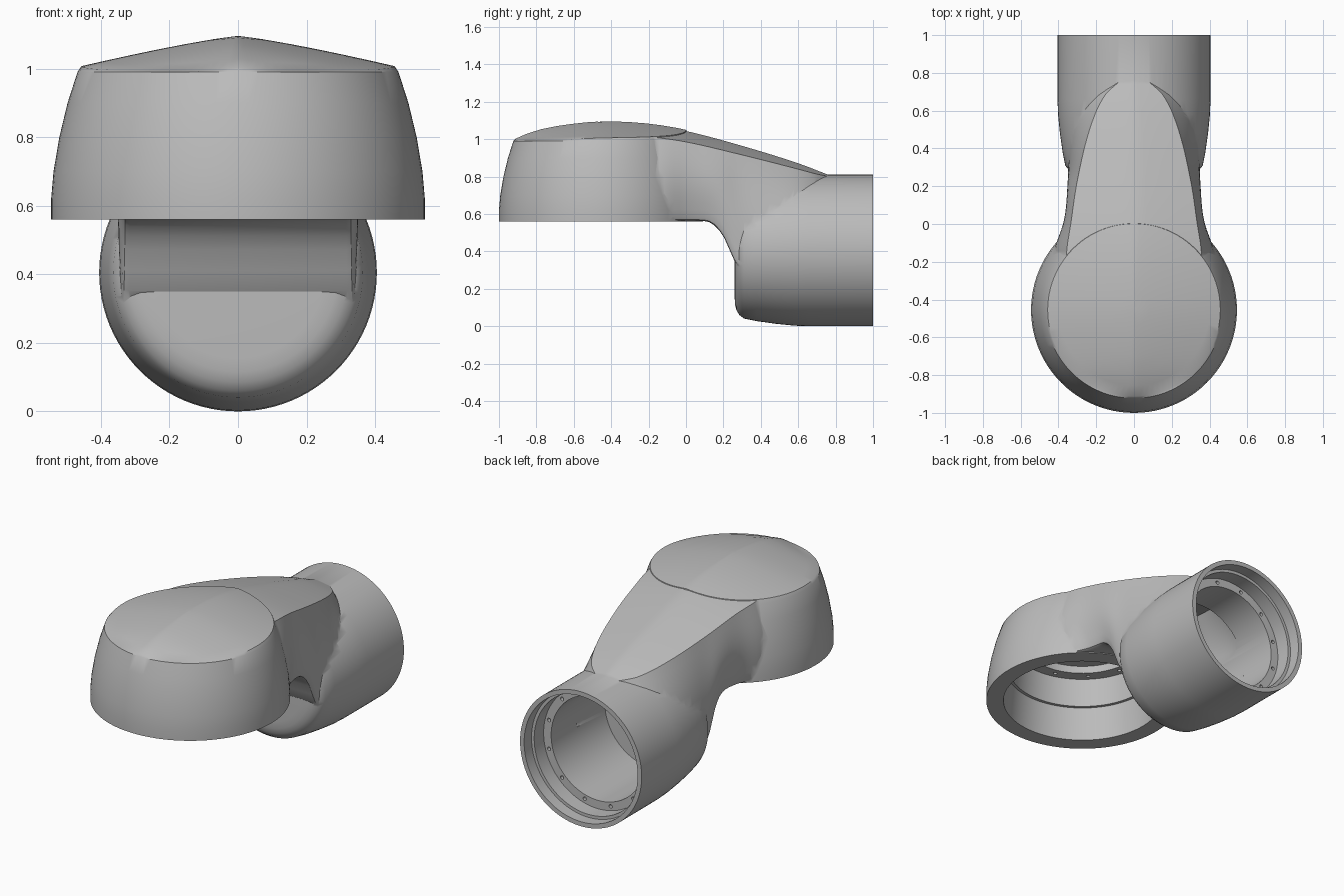
import bpy
import bmesh
import math
from mathutils import Matrix, Vector

cube = bpy.data.objects.get("Cube")
if cube:
    bpy.data.objects.remove(cube, do_unlink=True)

grey = bpy.data.materials.new("light_grey")
grey.use_nodes = True
colour = (0.5, 0.5, 0.5, 1)
grey.diffuse_color = colour
grey.node_tree.nodes["Principled BSDF"].inputs["Base Color"].default_value = colour


def curve(points, t):
    """Smooth value at t through (position, value) points."""
    t = min(max(t, points[0][0]), points[-1][0])
    last = len(points) - 1
    i = max(k for k in range(last) if points[k][0] <= t)

    def slope(k):
        a, b = points[max(k - 1, 0)], points[min(k + 1, last)]
        return (b[1] - a[1]) / (b[0] - a[0])

    (x0, y0), (x1, y1) = points[i], points[i + 1]
    d = x1 - x0
    u = (t - x0) / d
    return ((2*u**3 - 3*u**2 + 1) * y0 + (u**3 - 2*u**2 + u) * d * slope(i)
            + (3*u**2 - 2*u**3) * y1 + (u**3 - u**2) * d * slope(i + 1))


def solid(name, parts):
    """Closed mesh; each part is a list of equal rings, bridged and capped."""
    bm = bmesh.new()
    for rings in parts:
        loops = [[bm.verts.new(p) for p in ring] for ring in rings]
        n = len(loops[0])
        for a, b in zip(loops, loops[1:]):
            for i in range(n):
                j = (i + 1) % n
                bm.faces.new((a[i], a[j], b[j], b[i]))
        bm.faces.new(loops[0])
        bm.faces.new(loops[-1])
    bmesh.ops.recalc_face_normals(bm, faces=bm.faces)
    mesh = bpy.data.meshes.new(name)
    bm.to_mesh(mesh)
    bm.free()
    mesh.materials.append(grey)
    obj = bpy.data.objects.new(name, mesh)
    bpy.context.collection.objects.link(obj)
    return obj


def revolve(profile, frame, segments=96):
    """Rings of (radius, height) points turned about the frame's z axis."""
    steps = [2 * math.pi * i / segments for i in range(segments)]
    return [[frame @ Vector((r * math.cos(a), r * math.sin(a), h)) for a in steps]
            for r, h in profile]


def combine(target, other, operation):
    mod = target.modifiers.new(operation, 'BOOLEAN')
    mod.operation = operation
    mod.solver = 'EXACT'
    mod.object = other
    bpy.context.view_layer.objects.active = target
    bpy.ops.object.modifier_apply(modifier=mod.name)
    bpy.data.objects.remove(other, do_unlink=True)


# Shared crowned top surface of head and neck
RIDGE = [(-.93, .995), (-.8, 1.047), (-.6, 1.083), (-.42, 1.095), (-.2, 1.083),
         (0, 1.05), (.3, .97), (.6, .876), (.82, .79)]


def top(x, y):
    return curve(RIDGE, y) - .09 * (abs(x) / .465) ** 1.2


HEAD = Matrix.Translation((0, -.455, 0))
PIPE = Matrix.Translation((0, 0, .405)) @ Matrix.Rotation(-math.pi / 2, 4, 'X')

# Head: bell-shaped skirt closed by the crowned top
skirt = revolve([(.545, .56), (.545, .62), (.538, .7), (.521, .8), (.497, .9),
                 (.468, .99)], HEAD)
dome = revolve([(r, 0) for r in (.457, .4, .32, .24, .16, .08, .02)], HEAD)
dome = [[(p.x, p.y, top(p.x, p.y)) for p in ring] for ring in dome]
housing = solid("joint_housing", [skirt + dome])

# Pipe: round barrel with a softened closed front
barrel = solid("barrel", [revolve(
    [(.02, .26), (.25, .26), (.29, .262), (.32, .27), (.345, .285), (.364, .31),
     (.378, .38), (.392, .48), (.402, .58), (.405, .66), (.405, 1)], PIPE)])

# Neck: lofted sections between head and barrel
TOP_HALF = [(-.25, .36), (-.13, .355), (0, .335), (.23, .3), (.5, .235),
            (.68, .155), (.78, .05), (.82, .03)]
LOW_HALF = [(-.25, .44), (-.12, .41), (0, .355), (.1, .337), (.3, .34),
            (.4, .35), (.6, .375), (.82, .36)]
UNDERSIDE = [(-.25, .563), (.08, .563), (.14, .548), (.2, .48), (.265, .34),
             (.32, .3), (.82, .3)]


def neck_section(y, inset):
    wide = curve(TOP_HALF, y) - inset
    low = curve(LOW_HALF, y) - inset
    base = curve(UNDERSIDE, y) + inset
    half = []
    for i in range(8):
        x = wide * (i + .5) / 7.5
        half.append((x, top(x, y) - .004 - inset))
    edge = half[-1][1]
    corner = .02
    for i in range(1, 11):
        u = i / 10
        half.append((wide + (low - wide) * u + .03 * math.sin(math.pi * u),
                     edge + (base + corner - edge) * u))
    half.append((low - corner * .3, base + corner * .3))
    half.append((low - corner, base))
    return ([(x, y, z) for x, z in half]
            + [(-x, y, z) for x, z in reversed(half)])


def neck_loft(start, end, inset, steps=40):
    return [neck_section(start + (end - start) * i / steps, inset)
            for i in range(steps + 1)]


combine(housing, solid("neck", [neck_loft(-.25, .82, 0)]), 'UNION')
combine(housing, barrel, 'UNION')

# Hollow interiors with stepped seats, and the passage through the neck
cutters = [
    solid("head_bore", [revolve([(.45, .53), (.43, .76), (.412, .76), (.4, .93),
                                 (.33, .93), (.33, .975)], HEAD)]),
    solid("barrel_bore", [revolve([(.31, .33), (.31, .84), (.36, .84), (.36, .93),
                                   (.378, .93), (.378, 1.03)], PIPE)]),
    solid("neck_passage", [neck_loft(-.1, .6, .06, 20)]),
]

# Bolt holes around both flanges
holes = []
for frame, radius, low, high in ((HEAD, .365, .915, .955), (PIPE, .335, .81, .86)):
    for i in range(12):
        a = 2 * math.pi * (i + .5) / 12
        spot = Matrix.Translation((radius * math.cos(a), radius * math.sin(a), 0))
        holes.append(revolve([(.011, low), (.011, high)], frame @ spot, 12))
cutters.append(solid("bolt_holes", holes))

for cutter in cutters:
    combine(housing, cutter, 'DIFFERENCE')

# Smooth skin with crisp rims
bpy.ops.object.select_all(action='DESELECT')
housing.select_set(True)
bpy.context.view_layer.objects.active = housing
bpy.ops.object.shade_smooth_by_angle(angle=math.radians(32))
